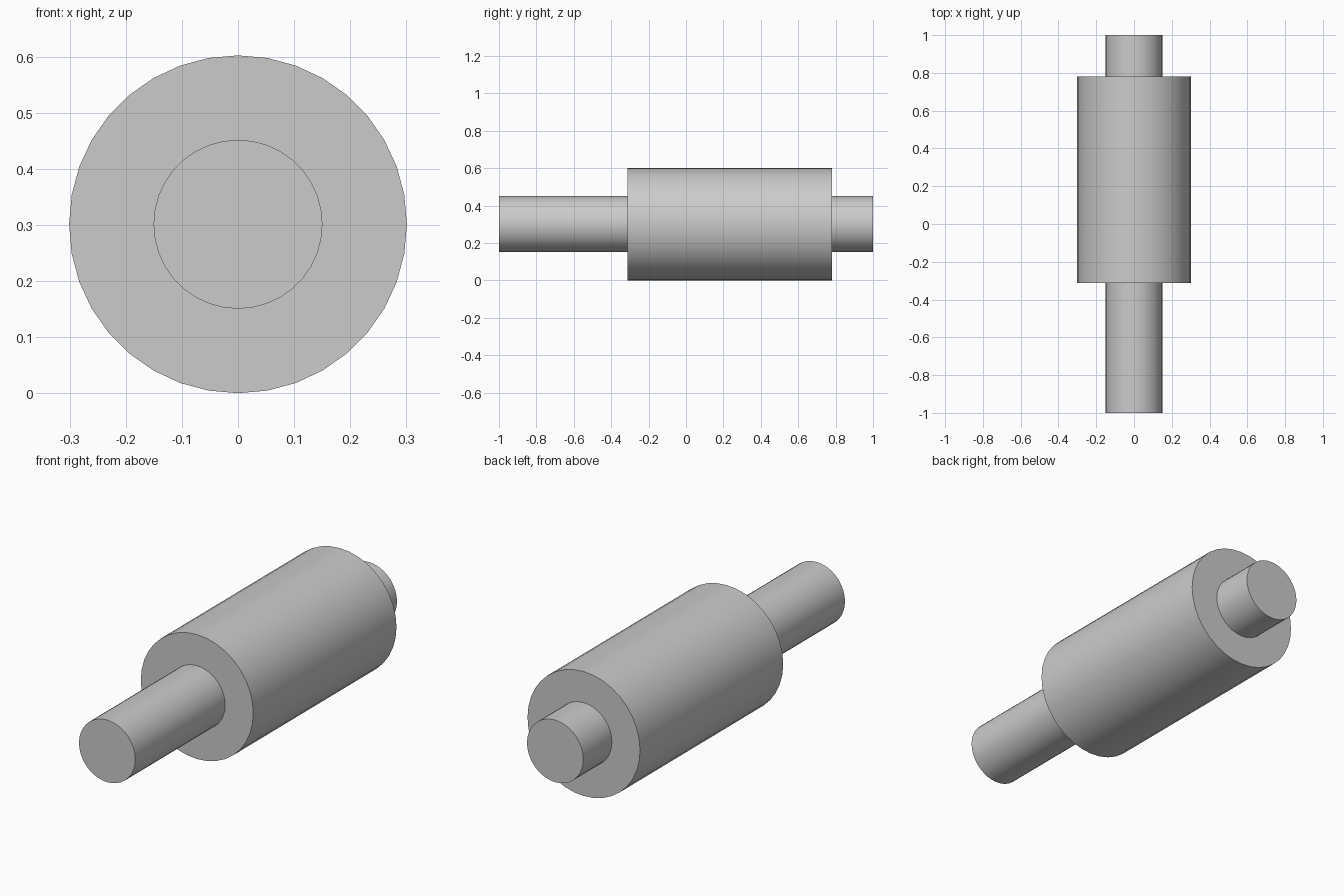
import bpy
import math

cube = bpy.data.objects.get("Cube")
if cube:
    bpy.data.objects.remove(cube, do_unlink=True)

# Plain grey metal
metal = bpy.data.materials.new("grey metal")
metal.use_nodes = True
colour = (0.6, 0.6, 0.6, 1)
metal.diffuse_color = colour
metal.node_tree.nodes["Principled BSDF"].inputs["Base Color"].default_value = colour

RADIUS = 0.301


def cylinder(name, radius, y_start, y_end):
    """Cylinder lying along y on the shared axis."""
    bpy.ops.mesh.primitive_cylinder_add(
        vertices=36, radius=radius, depth=y_end - y_start,
        location=(0, (y_start + y_end) / 2, RADIUS),
        rotation=(math.pi / 2, 0, 0))
    obj = bpy.context.object
    obj.name = name
    obj.data.materials.append(metal)
    bpy.ops.object.shade_smooth_by_angle(angle=math.radians(30))


# Thick roller body, with a long front shaft and a short rear shaft
cylinder("roller_body", RADIUS, -0.313, 0.781)
cylinder("front_shaft", RADIUS / 2, -1, -0.313)
cylinder("rear_shaft", RADIUS / 2, 0.781, 1)
